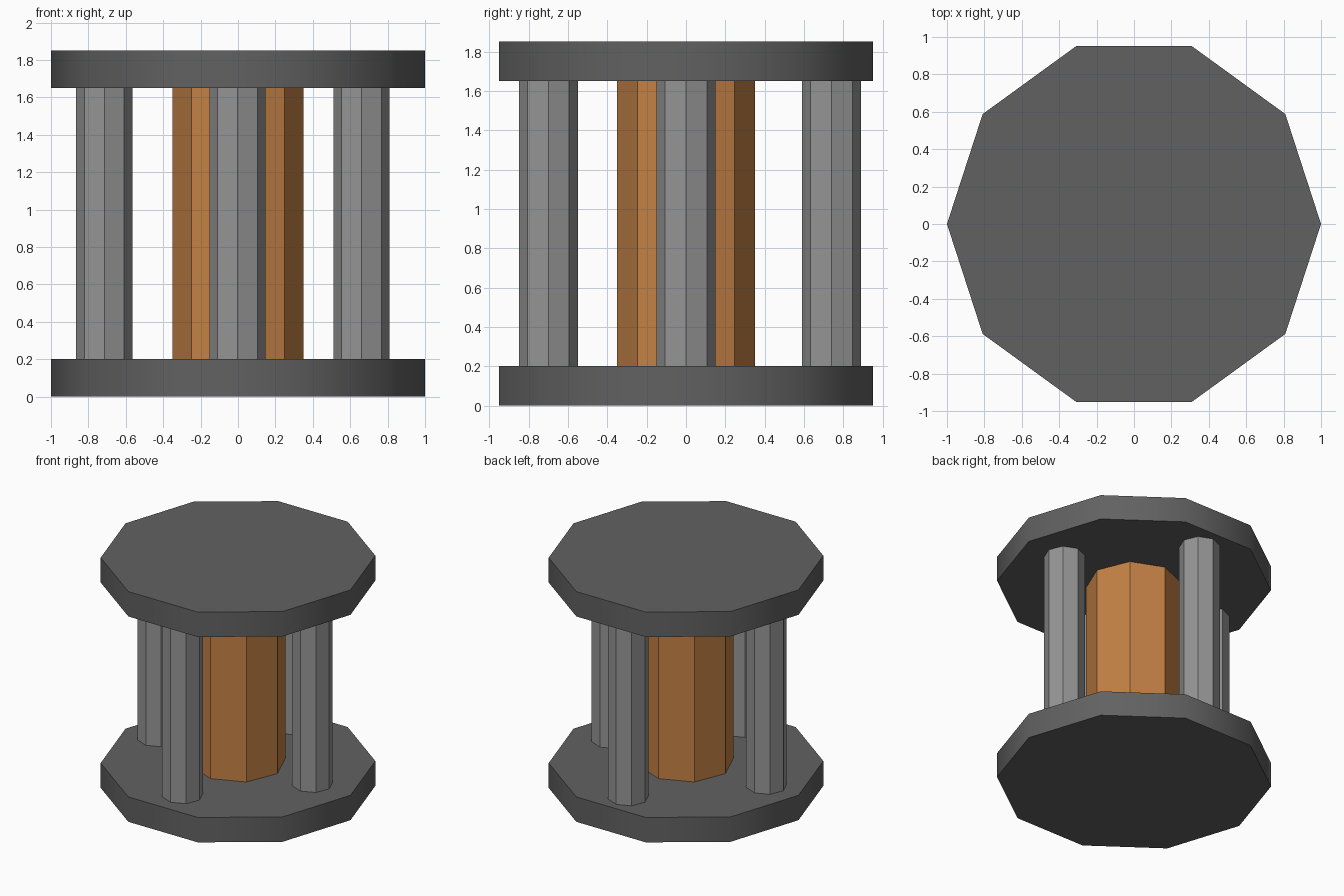
import bpy
import math

if "Cube" in bpy.data.objects:
    bpy.data.objects.remove(bpy.data.objects["Cube"])


def make_material(name, color):
    mat = bpy.data.materials.new(name)
    mat.diffuse_color = (*color, 1)
    mat.use_nodes = True
    mat.node_tree.nodes["Principled BSDF"].inputs["Base Color"].default_value = mat.diffuse_color
    return mat


def prism(name, sides, radius, x, y, z0, z1, mat):
    # Upright prism with its first corner pointing along +x
    bpy.ops.mesh.primitive_cylinder_add(
        vertices=sides, radius=radius, depth=z1 - z0,
        location=(x, y, (z0 + z1) / 2))
    obj = bpy.context.object
    obj.name = name
    if sides % 4:  # cylinder corners start on +y
        obj.rotation_euler.z = math.pi / 2
    obj.data.materials.append(mat)
    return obj


dark = make_material("dark_grey", (0.12, 0.12, 0.12))
steel = make_material("steel_grey", (0.3, 0.3, 0.3))
copper = make_material("copper", (0.55, 0.22, 0.06))

# Ten-sided end plates with smooth rims
for name, z in (("bottom_plate", 0.0), ("top_plate", 1.65)):
    prism(name, 10, 1.0, 0, 0, z, z + 0.2, dark)
    bpy.ops.object.shade_smooth_by_angle(angle=math.radians(40))

# Central eight-sided core
prism("core", 8, 0.35, 0, 0, 0.2, 1.65, copper)

# Four eight-sided pillars, slightly unevenly placed
pillars = {
    "left_pillar": (-0.715, 0.0),
    "right_pillar": (0.66, 0.0),
    "front_pillar": (-0.003, -0.70),
    "back_pillar": (-0.003, 0.74),
}
for name, (x, y) in pillars.items():
    prism(name, 8, 0.15, x, y, 0.2, 1.65, steel)
